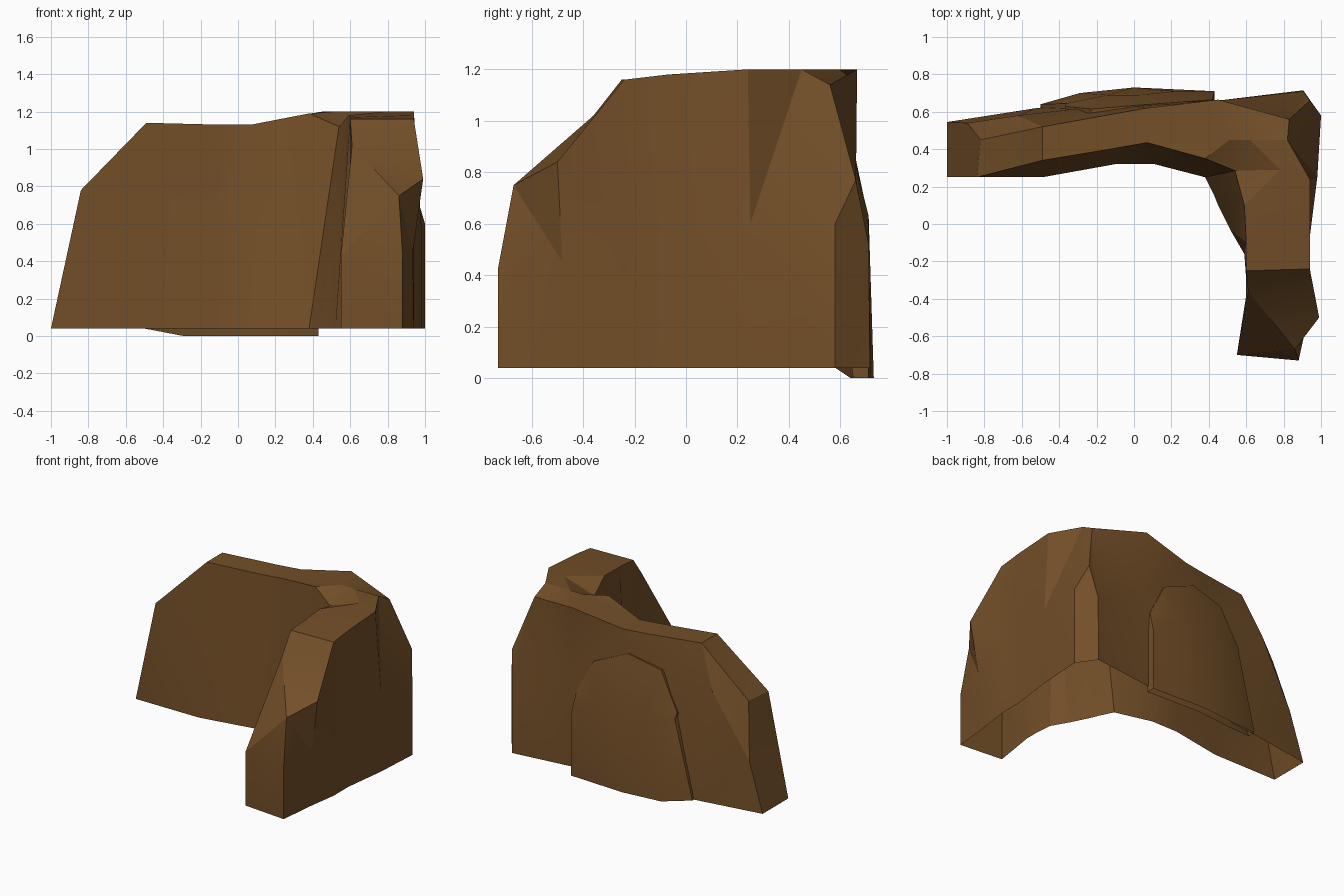
import bpy
import bmesh
import math

default_cube = bpy.data.objects.get("Cube")
if default_cube:
    bpy.data.objects.remove(default_cube, do_unlink=True)

GROUND = 0.04


def make_material(name, rgb):
    material = bpy.data.materials.new(name)
    material.use_nodes = True
    colour = (*rgb, 1.0)
    material.diffuse_color = colour
    material.node_tree.nodes["Principled BSDF"].inputs["Base Color"].default_value = colour
    return material


def loft_shell(name, sections, material):
    """Skin sections of equal length, cap both ends and leave the underside open."""
    bm = bmesh.new()
    rings = [[bm.verts.new(point) for point in section] for section in sections]
    for ring, following in zip(rings, rings[1:]):
        for i in range(len(ring) - 1):
            bm.faces.new((ring[i], ring[i + 1], following[i + 1], following[i]))
    bm.faces.new(rings[0])
    bm.faces.new(rings[-1])
    bmesh.ops.remove_doubles(bm, verts=bm.verts[:], dist=0.0005)
    bmesh.ops.triangulate(bm, faces=bm.faces[:])
    bmesh.ops.recalc_face_normals(bm, faces=bm.faces[:])
    mesh = bpy.data.meshes.new(name)
    bm.to_mesh(mesh)
    bm.free()
    mesh.materials.append(material)
    obj = bpy.data.objects.new(name, mesh)
    bpy.context.collection.objects.link(obj)
    bpy.ops.object.select_all(action="DESELECT")
    obj.select_set(True)
    bpy.context.view_layer.objects.active = obj
    bpy.ops.object.shade_smooth_by_angle(angle=math.radians(24))
    return obj


def on_ground(points):
    return [(x, y, GROUND) for x, y in points]


earth = make_material("earth brown", (0.17, 0.078, 0.021))

# Rails of the L-shaped cliff, from the low end round the corner to the leg tip
inner_foot = on_ground([
    (-1, .25), (-.49, .25), (-.1, .32), (.11, .32), (.38, .25), (.43, .15),
    (.45, .1), (.47, .06), (.52, -.04), (.59, -.16), (.6, -.3), (.6, -.38),
    (.55, -.7),
])
inner_top = [
    (-.84, .25, .78), (-.49, .34, 1.14), (-.1, .405, 1.13), (.07, .435, 1.13),
    (.38, .35, 1.19), (.54, .285, 1.12), (.54, .285, 1.12), (.56, .21, 1.14),
    (.59, .1, 1.18), (.6, -.1, 1.17), (.6, -.25, 1.16), (.61, -.36, 1.02),
    (.55, -.7, .43),
]
outer_top = [
    (-.82, .45, .78), (-.49, .52, 1.14), (-.1, .59, 1.13), (.07, .62, 1.13),
    (.45, .665, 1.2), (.83, .56, 1.14), (.83, .56, 1.14), (.82, .45, 1.2),
    (.94, .24, 1.2), (.94, -.07, 1.18), (.94, -.24, 1.16), (.99, -.5, .84),
    (.86, -.67, .75),
]
outer_middle = [
    (-.89, .54, .39), (-.62, .58, .84), (-.1, .64, .7), (.07, .65, .7),
    (.45, .66, .7), (.905, .71, .52), (.94, .66, .77), (1, .58, .6),
    (.98, .25, .6), (.94, -.07, .6), (.94, -.24, .6), (.935, -.48, .45),
    (.88, -.73, .43),
]
outer_foot = on_ground([
    (-1, .545), (-.52, .62), (-.1, .66), (.07, .66), (.45, .66), (.905, .715),
    (.95, .65), (1, .58), (.98, .25), (.94, -.07), (.94, -.24), (.905, -.48),
    (.88, -.73),
])

# The crest follows the inner edge, except where it rims the corner hollow
crest = list(inner_top)
crest[4] = (.51, .45, 1.2)
crest[5] = crest[6] = (.62, .45, 1.2)
crest[7] = (.78, .29, 1.2)

loft_shell("cliff_wall",
           list(zip(inner_foot, inner_top, crest, outer_top, outer_middle, outer_foot)),
           earth)

# Arched buttress on the back of the long wall
buttress_foot = [(.43, .71, 0), (.22, .72, 0), (0, .73, 0), (-.29, .7, 0),
                 (-.5, .64, GROUND)]
buttress_brow = [(.43, .71, .45), (.22, .71, .63), (.03, .69, .71),
                 (-.14, .69, .62), (-.36, .645, .6)]
buttress_top = [(.42, .665, .6), (.29, .655, .85), (.02, .635, .97),
                (-.23, .615, .91), (-.37, .63, .64)]
sections = []
for foot, brow, top in zip(buttress_foot, buttress_brow, buttress_top):
    root = (top[0], .56, top[2] - .01)
    heel = (foot[0], foot[1] - .06, foot[2])
    sections.append((foot, brow, top, root, heel))
loft_shell("back_buttress", sections, earth)
